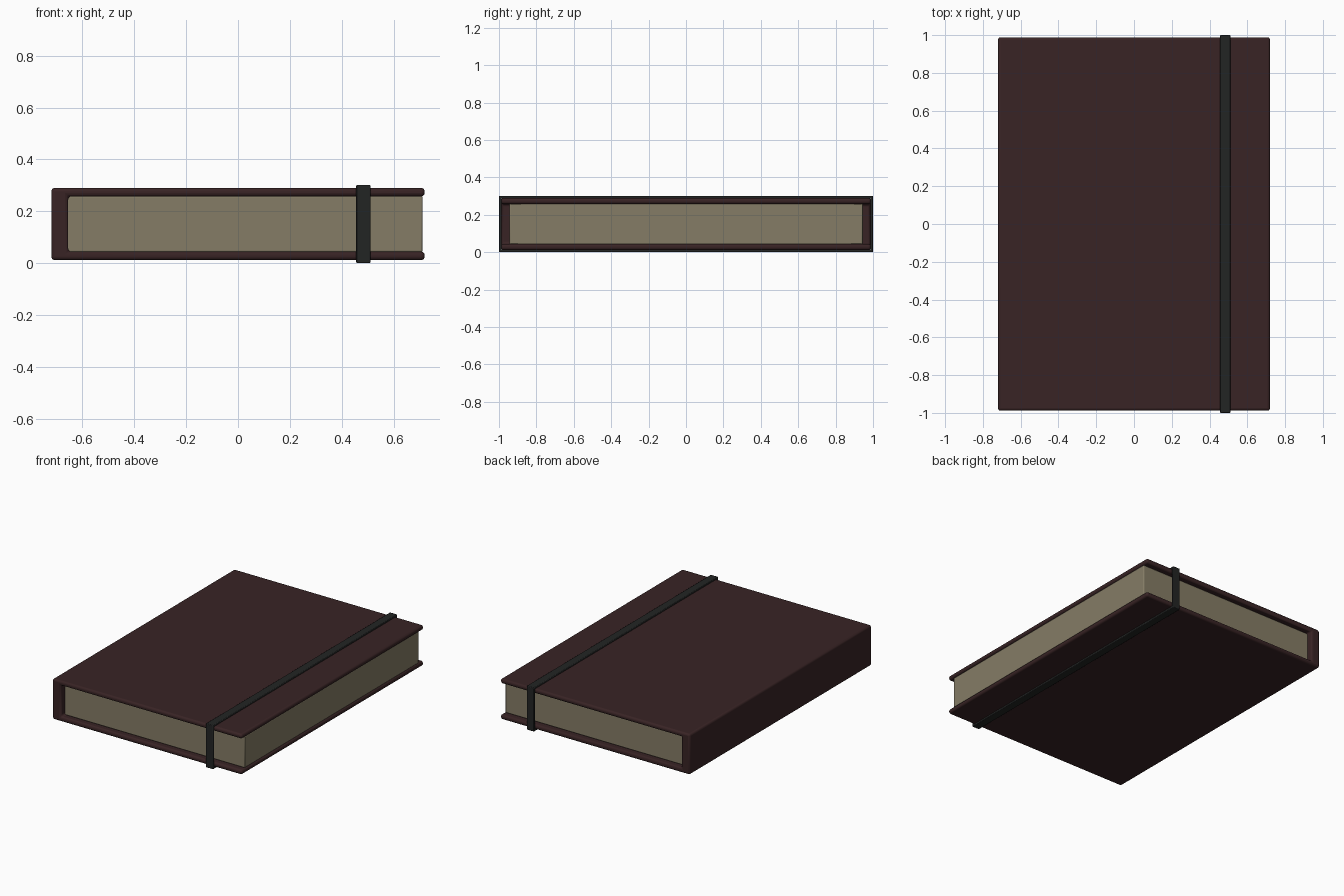
import bpy
import bmesh
import math
from mathutils import Vector

if "Cube" in bpy.data.objects:
    bpy.data.objects.remove(bpy.data.objects["Cube"], do_unlink=True)


def material(name, colour):
    mat = bpy.data.materials.new(name)
    mat.use_nodes = True
    mat.diffuse_color = (*colour, 1)
    mat.node_tree.nodes["Principled BSDF"].inputs["Base Color"].default_value = (*colour, 1)
    return mat


def finish(name, bm, mat, bevel, segments):
    """Turn a bmesh into a bevelled, smooth-shaded object."""
    bmesh.ops.recalc_face_normals(bm, faces=bm.faces)
    mesh = bpy.data.meshes.new(name)
    bm.to_mesh(mesh)
    bm.free()
    mesh.materials.append(mat)
    obj = bpy.data.objects.new(name, mesh)
    bpy.context.collection.objects.link(obj)
    mod = obj.modifiers.new("Rounded edges", "BEVEL")
    mod.width, mod.segments = bevel, segments
    mod.limit_method = "ANGLE"
    mod.angle_limit = math.radians(30)
    bpy.ops.object.select_all(action="DESELECT")
    obj.select_set(True)
    bpy.context.view_layer.objects.active = obj
    bpy.ops.object.shade_smooth_by_angle(angle=math.radians(35))
    return obj


def extrude_profile(points, direction):
    """Extrude a closed polygon along a direction into a solid."""
    bm = bmesh.new()
    face = bm.faces.new([bm.verts.new(p) for p in points])
    result = bmesh.ops.extrude_face_region(bm, geom=[face])
    moved = [v for v in result["geom"] if isinstance(v, bmesh.types.BMVert)]
    bmesh.ops.translate(bm, verts=moved, vec=Vector(direction))
    # keep the starting cap so that the solid is closed
    if not face.is_valid or len(face.link_faces if hasattr(face, "link_faces") else []) < 0:
        bm.faces.new([v for v in bm.verts if v not in moved])
    return bm


leather = material("dark brown leather", (0.040, 0.017, 0.018))
paper = material("aged paper", (0.235, 0.203, 0.132))
elastic = material("black elastic", (0.0165, 0.018, 0.0175))

# Cover: front board, spine and back board as one C-shaped profile
HALF_W, HALF_L = 0.72, 0.988
LOW, HIGH, BOARD = 0.012, 0.29, 0.032
SPINE = -0.655
outline = [(HALF_W, LOW), (HALF_W, LOW + BOARD), (SPINE, LOW + BOARD),
           (SPINE, HIGH - BOARD), (HALF_W, HIGH - BOARD), (HALF_W, HIGH),
           (-HALF_W, HIGH), (-HALF_W, LOW)]
bm = extrude_profile([(x, -HALF_L, z) for x, z in outline], (0, 2 * HALF_L, 0))
finish("cover", bm, leather, 0.013, 3)

# Page block, tucked into the spine
page = [(SPINE - 0.01, LOW + BOARD - 0.002), (0.712, LOW + BOARD - 0.002),
        (0.712, HIGH - BOARD + 0.002), (SPINE - 0.01, HIGH - BOARD + 0.002)]
bm = extrude_profile([(x, -0.945, z) for x, z in page], (0, 1.89, 0))
finish("page_block", bm, paper, 0.006, 2)

# Elastic strap: a closed rectangular loop around the book
bm = bmesh.new()
X0, X1, THICK, TOP = 0.456, 0.511, 0.014, 0.302
rings = []
for x in (X0, X1):
    for inset in (0, THICK):
        y = 1 - inset
        rings.append([bm.verts.new((x, sy, sz)) for sy, sz in
                      ((-y, inset), (y, inset), (y, TOP - inset), (-y, TOP - inset))])
outer0, inner0, outer1, inner1 = rings
for a, b in ((outer0, outer1), (inner0, inner1), (outer0, inner0), (outer1, inner1)):
    for i in range(4):
        j = (i + 1) % 4
        bm.faces.new((a[i], a[j], b[j], b[i]))
finish("elastic_strap", bm, elastic, 0.004, 2)
